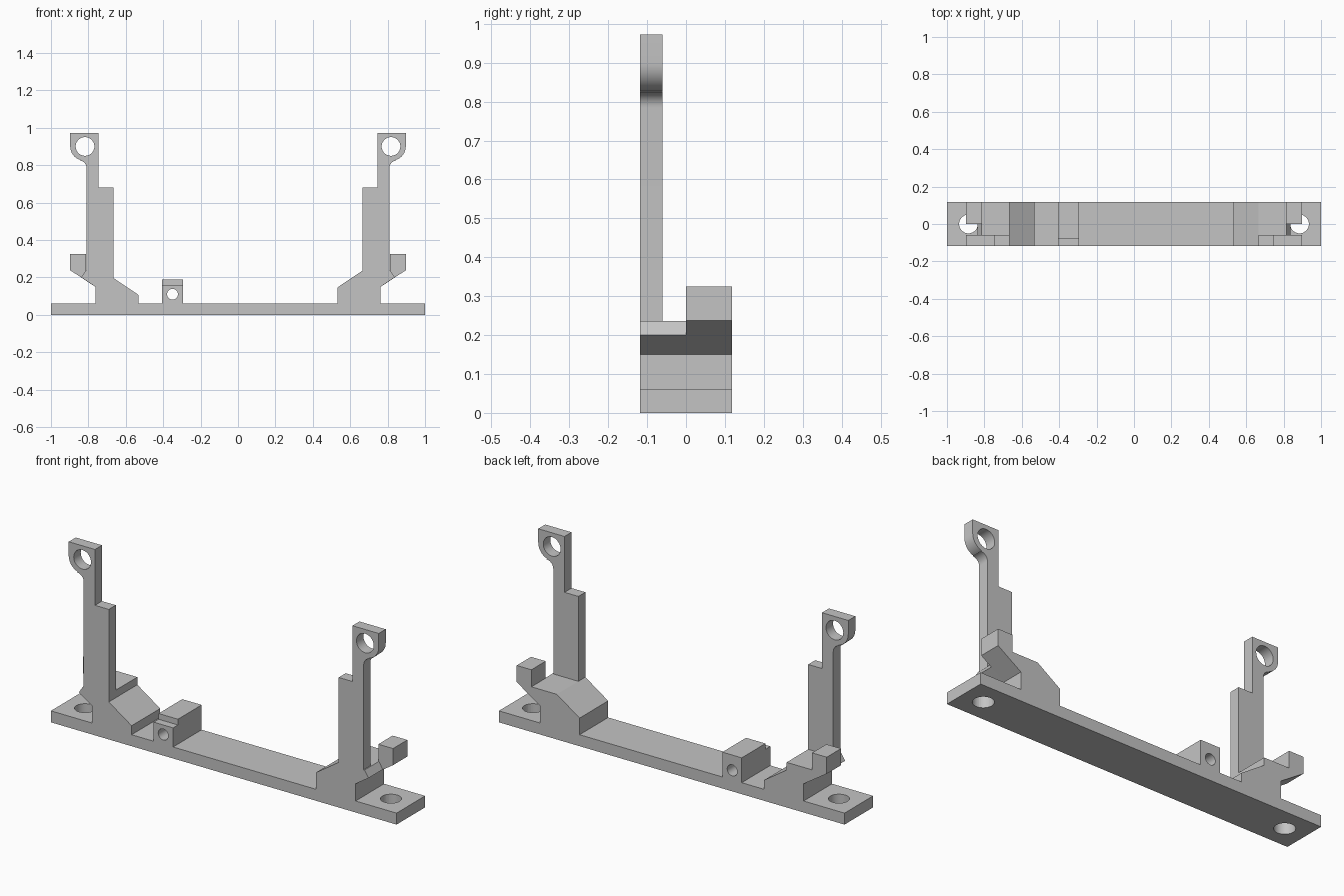
import bpy
import bmesh
from math import sin, cos, pi, radians
from mathutils import Matrix

if "Cube" in bpy.data.objects:
    bpy.data.objects.remove(bpy.data.objects["Cube"])

GREY = bpy.data.materials.new("plain grey")
GREY.use_nodes = True
GREY.diffuse_color = (0.55, 0.55, 0.55, 1)
GREY.node_tree.nodes["Principled BSDF"].inputs["Base Color"].default_value = (0.55, 0.55, 0.55, 1)

FRONT, BACK, MID, POST_BACK = -0.118, 0.118, 0.0, -0.06
BASE_TOP, FOOT_TOP = 0.06, 0.236


def finish(name, bm):
    bmesh.ops.recalc_face_normals(bm, faces=bm.faces)
    mesh = bpy.data.meshes.new(name)
    bm.to_mesh(mesh)
    bm.free()
    mesh.materials.append(GREY)
    obj = bpy.data.objects.new(name, mesh)
    bpy.context.collection.objects.link(obj)
    return obj


def prism(name, profile, y0, y1, side=1):
    """Extrude an x-z profile along y; side=-1 mirrors it in x."""
    bm = bmesh.new()
    face = bm.faces.new([bm.verts.new((side * x, y0, z)) for x, z in profile])
    out = bmesh.ops.extrude_face_region(bm, geom=[face])["geom"]
    moved = [v for v in out if isinstance(v, bmesh.types.BMVert)]
    bmesh.ops.translate(bm, verts=moved, vec=(0, y1 - y0, 0))
    return finish(name, bm)


def arc(cx, cz, r, a0, a1, steps=10):
    angles = [radians(a0 + (a1 - a0) * i / steps) for i in range(steps + 1)]
    return [(cx + r * cos(a), cz + r * sin(a)) for a in angles]


def drill(obj, centre, r, axis):
    """Cut a round hole through obj along y or z."""
    bm = bmesh.new()
    turn = Matrix.Rotation(pi / 2, 4, "X") if axis == "y" else Matrix()
    bmesh.ops.create_cone(bm, cap_ends=True, segments=40, radius1=r, radius2=r,
                          depth=0.6, matrix=Matrix.Translation(centre) @ turn)
    cutter = finish("cutter", bm)
    cutter.hide_render = True
    mod = obj.modifiers.new("hole", "BOOLEAN")
    mod.operation, mod.solver, mod.object = "DIFFERENCE", "EXACT", cutter
    bpy.ops.object.select_all(action="DESELECT")
    bpy.context.view_layer.objects.active = obj
    obj.select_set(True)
    bpy.ops.object.modifier_apply(modifier=mod.name)
    bpy.data.objects.remove(cutter)
    bpy.ops.object.shade_smooth_by_angle(angle=radians(30))


# Base plate with two mounting holes
base = prism("base_plate", [(-1, 0), (1, 0), (1, BASE_TOP), (-1, BASE_TOP)], FRONT, BACK)
for x in (-0.885, 0.885):
    drill(base, (x, 0, 0), 0.05, "z")

# Each side: foot, rear hook and upright post with a pierced lug
for label, side, drop in (("left", 1, 0), ("right", -1, 0.04)):
    inner = [(0.665, FOOT_TOP)]
    if drop:
        inner.append((0.665, FOOT_TOP - drop))
    inner += [(0.533, 0.147 - drop), (0.533, BASE_TOP)]
    outer = [(0.763, BASE_TOP), (0.763, 0.15)]
    prism(label + "_front_foot",
          outer + [(0.838, 0.2), (0.815, FOOT_TOP)] + inner, FRONT, MID, side)
    prism(label + "_rear_foot_hook",
          outer + [(0.897, 0.238), (0.897, 0.325), (0.812, 0.325), (0.812, FOOT_TOP)]
          + inner, MID, BACK, side)
    # Rounded lug corner runs into a fillet at the post
    lug = arc(0.85, 0.785, 0.04, 180, 90) + arc(0.822, 0.9, 0.075, -75, 0)
    post = prism(label + "_post",
                 [(0.665, FOOT_TOP), (0.81, FOOT_TOP)] + lug
                 + [(0.897, 0.972), (0.745, 0.972), (0.745, 0.68), (0.665, 0.68)],
                 FRONT, POST_BACK, side)
    drill(post, (side * 0.818, -0.09, 0.9), 0.05, "y")

# Small stepped block, bored from front to back
block = prism("cable_block", [(-0.405, BASE_TOP), (-0.293, BASE_TOP),
                              (-0.293, 0.19), (-0.405, 0.19)], FRONT, BACK)
bm = bmesh.new()
bmesh.ops.create_cube(bm, size=1, matrix=Matrix.LocRotScale(
    (-0.35, FRONT, 0.21), None, (0.3, 0.08, 0.1)))
notch = finish("notch_cutter", bm)
notch.hide_render = True
mod = block.modifiers.new("step", "BOOLEAN")
mod.operation, mod.solver, mod.object = "DIFFERENCE", "EXACT", notch
bpy.context.view_layer.objects.active = block
bpy.ops.object.modifier_apply(modifier=mod.name)
bpy.data.objects.remove(notch)
drill(block, (-0.35, 0, 0.11), 0.029, "y")
